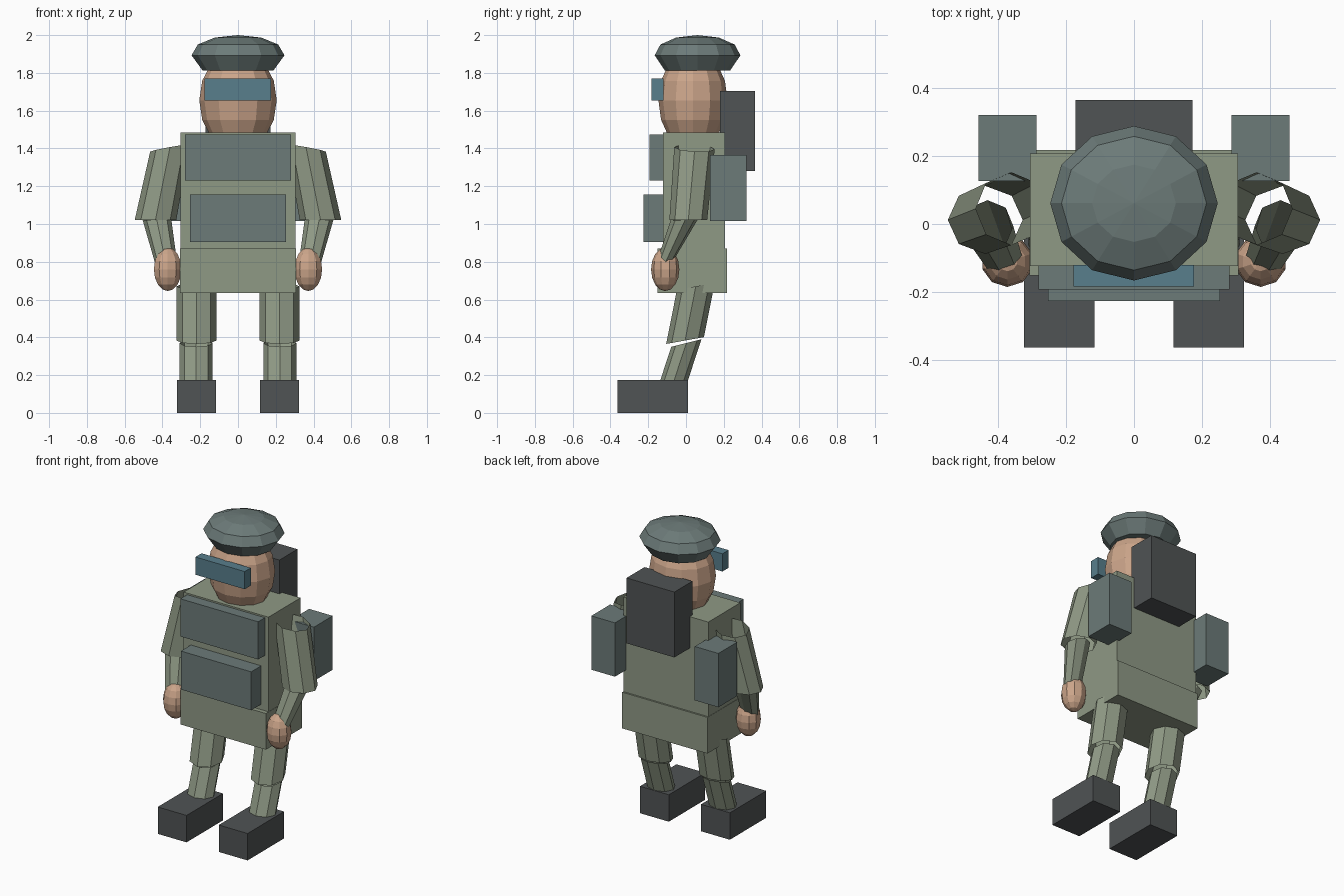
import bpy, bmesh, math
from mathutils import Vector

if "Cube" in bpy.data.objects:
    bpy.data.objects.remove(bpy.data.objects["Cube"])


def material(name, rgb):
    m = bpy.data.materials.new(name)
    m.diffuse_color = (*rgb, 1)
    m.use_nodes = True
    m.node_tree.nodes["Principled BSDF"].inputs["Base Color"].default_value = m.diffuse_color
    return m


GREEN = material("olive cloth", (0.275, 0.319, 0.235))
SLATE = material("slate gear", (0.150, 0.197, 0.190))
DARK = material("charcoal", (0.080, 0.087, 0.089))
SKIN = material("skin", (0.60, 0.376, 0.254))
BLUE = material("blue lens", (0.098, 0.209, 0.262))


def finish(name, bm, mat):
    bmesh.ops.recalc_face_normals(bm, faces=bm.faces)
    me = bpy.data.meshes.new(name)
    bm.to_mesh(me)
    bm.free()
    me.materials.append(mat)
    ob = bpy.data.objects.new(name, me)
    bpy.context.collection.objects.link(ob)
    return ob


def box(name, x, y, z, mat):
    """Box from (min, max) ranges."""
    bm = bmesh.new()
    bmesh.ops.create_cube(bm, size=1)
    for v in bm.verts:
        v.co = Vector([(r[0] + r[1]) / 2 + c * (r[1] - r[0]) for r, c in zip((x, y, z), v.co)])
    return finish(name, bm, mat)


def ball(name, centre, radii, mat, seg=12, rings=8):
    bm = bmesh.new()
    bmesh.ops.create_uvsphere(bm, u_segments=seg, v_segments=rings, radius=1)
    for v in bm.verts:
        v.co = Vector([c + r * k for c, r, k in zip(centre, radii, v.co)])
    return finish(name, bm, mat)


def tube(name, ends, mat, n=8):
    """Open tube; each end is (centre, rx, ry, slope of z over x, slope over y)."""
    bm = bmesh.new()
    rings = []
    for (cx, cy, cz), rx, ry, sx, sy in ends:
        ring = []
        for i in range(n):
            a = math.tau * i / n
            dx, dy = rx * math.cos(a), ry * math.sin(a)
            ring.append(bm.verts.new((cx + dx, cy + dy, cz + sx * dx + sy * dy)))
        rings.append(ring)
    for i in range(n):
        j = (i + 1) % n
        bm.faces.new((rings[0][i], rings[0][j], rings[1][j], rings[1][i]))
    return finish(name, bm, mat)


# Body
box("torso", (-0.305, 0.305), (-0.123, 0.207), (0.87, 1.485), GREEN)
box("pelvis", (-0.307, 0.307), (-0.152, 0.218), (0.635, 0.87), GREEN)
box("upper_chest_pouch", (-0.28, 0.28), (-0.193, -0.115), (1.23, 1.475), SLATE)
box("lower_chest_pouch", (-0.253, 0.253), (-0.226, -0.115), (0.905, 1.155), SLATE)
box("backpack", (-0.172, 0.172), (0.18, 0.365), (1.28, 1.705), DARK)

# Head and goggles
ball("head", (0, 0.037, 1.655), (0.205, 0.183, 0.27), SKIN)
box("goggles", (-0.178, 0.176), (-0.183, -0.12), (1.655, 1.77), BLUE)

# Cap: flat-bottomed lathe
bm = bmesh.new()
rows = []
for k, z in ((0.76, 1.812), (1.0, 1.893), (0.866, 1.95), (0.5, 1.987)):
    rows.append([bm.verts.new((0.246 * k * math.cos(math.tau * i / 12),
                               0.061 + 0.227 * k * math.sin(math.tau * i / 12), z))
                 for i in range(12)])
top = bm.verts.new((0, 0.061, 2.0))
bm.faces.new(rows[0])
for i in range(12):
    j = (i + 1) % 12
    for a, b in zip(rows, rows[1:]):
        bm.faces.new((a[i], a[j], b[j], b[i]))
    bm.faces.new((rows[-1][i], rows[-1][j], top))
finish("cap", bm, SLATE)

# Limbs and side gear, mirrored left and right
for side, s in (("left", 1), ("right", -1)):
    box(side + "_side_pouch", sorted((s * 0.287, s * 0.457)), (0.127, 0.32), (1.015, 1.365), SLATE)
    tube(side + "_upper_arm", [((s * 0.36, 0.045, 1.402), 0.105, 0.107, -s * 0.18, -0.05),
                               ((s * 0.437, 0.012, 1.02), 0.11, 0.1, 0, 0)], GREEN)
    tube(side + "_forearm", [((s * 0.43, -0.005, 1.03), 0.075, 0.075, -s * 0.12, 0.1),
                             ((s * 0.375, -0.125, 0.77), 0.055, 0.045, -s * 0.15, 0.3)], GREEN)
    ball(side + "_hand", (s * 0.372, -0.11, 0.76), (0.077, 0.075, 0.115), SKIN, 10, 8)
    tube(side + "_thigh", [((s * 0.22, 0.052, 0.67), 0.106, 0.1, 0, 0.18),
                           ((s * 0.22, -0.005, 0.383), 0.106, 0.1, 0, 0.18)], GREEN)
    tube(side + "_shin", [((s * 0.222, 0.002, 0.37), 0.088, 0.08, 0, 0.25),
                          ((s * 0.222, -0.067, 0.16), 0.088, 0.072, 0, -0.05)], GREEN)
    box(side + "_boot", sorted((s * 0.116, s * 0.323)), (-0.363, 0.011), (0, 0.175), DARK)
